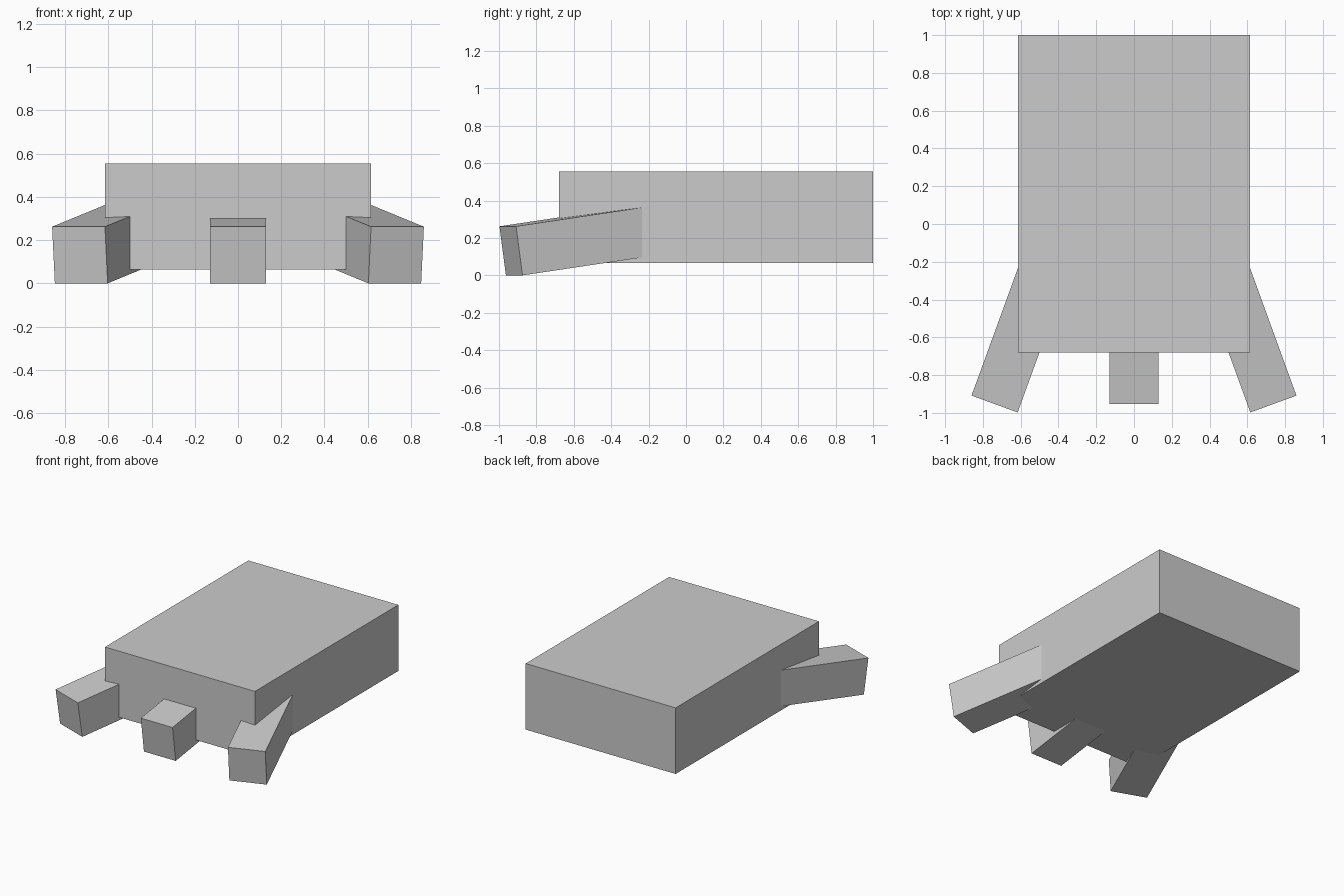
import bpy
from math import radians
from mathutils import Matrix, Vector

if "Cube" in bpy.data.objects:
    bpy.data.objects.remove(bpy.data.objects["Cube"])

grey = bpy.data.materials.new("plain grey")
grey.diffuse_color = (0.6, 0.6, 0.6, 1)
grey.use_nodes = True
grey.node_tree.nodes["Principled BSDF"].inputs["Base Color"].default_value = grey.diffuse_color


def box(name, lo, hi, matrix=Matrix()):
    """Box between two corners, then placed by a matrix."""
    lo, hi = Vector(lo), Vector(hi)
    bpy.ops.mesh.primitive_cube_add(size=1)
    ob = bpy.context.object
    ob.name = ob.data.name = name
    size = Matrix.Diagonal((*(hi - lo), 1))
    ob.data.transform(matrix @ Matrix.Translation((lo + hi) / 2) @ size)
    ob.data.materials.append(grey)
    return ob


# foot slab
box("foot_body", (-0.615, -0.68, 0.065), (0.615, 1.0, 0.555))

# three splayed toes, sloping down to the ground at the front;
# each is placed by the middle of its top front edge
for name, x, yaw in (("left_toe", -0.738, -20), ("middle_toe", 0, 0), ("right_toe", 0.738, 20)):
    place = (Matrix.Translation((x, -0.953, 0.262))
             @ Matrix.Rotation(radians(yaw), 4, 'Z')
             @ Matrix.Rotation(radians(8), 4, 'X'))
    box(name, (-0.13, 0, -0.2646), (0.13, 0.9, 0), place)
